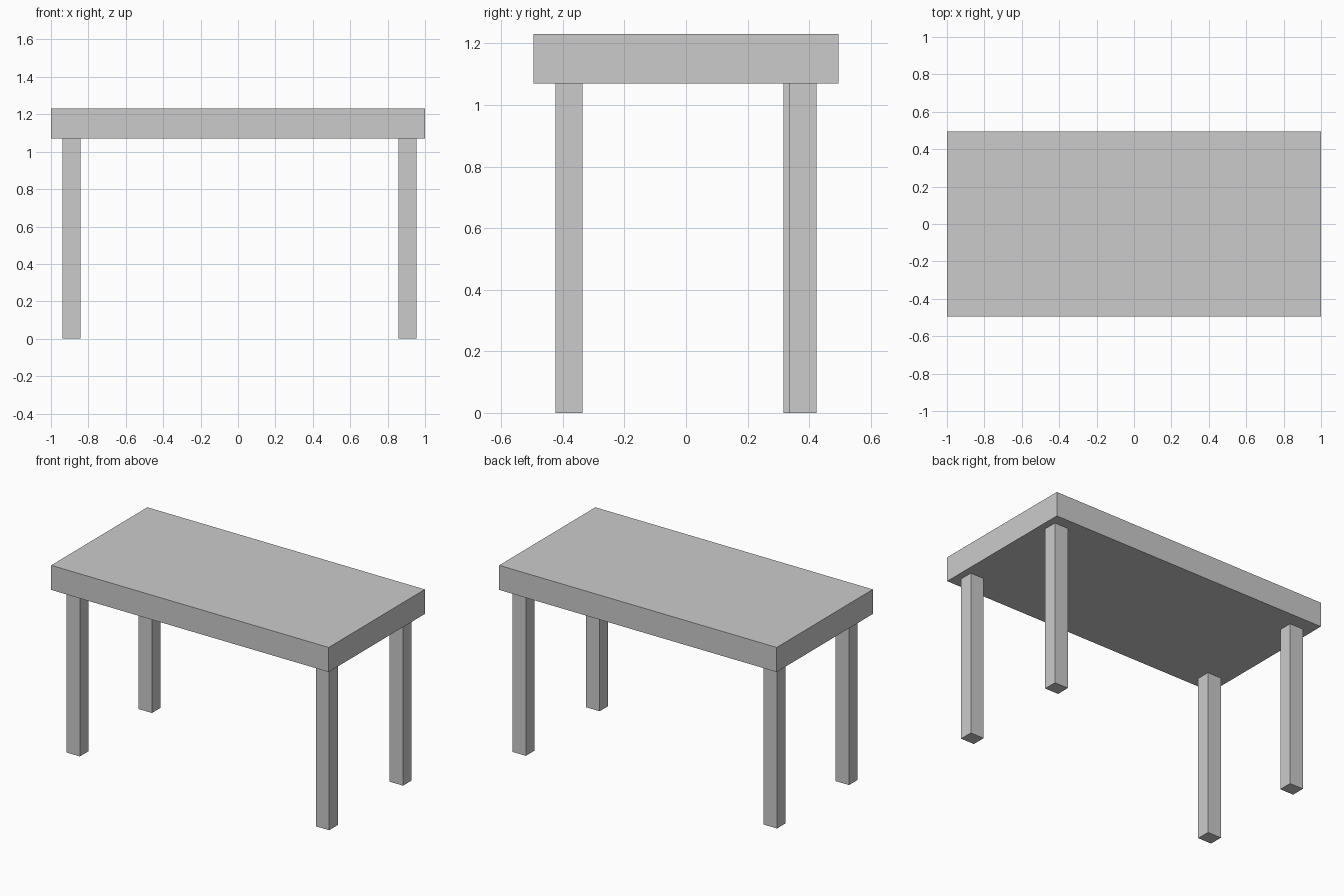
import bpy

if "Cube" in bpy.data.objects:
    bpy.data.objects.remove(bpy.data.objects["Cube"])

TOP_Z, UNDERSIDE_Z = 1.23, 1.07
LEG_X, LEG_Y = 0.097, 0.088


def box(name, center, size):
    bpy.ops.mesh.primitive_cube_add(size=1, location=center)
    obj = bpy.context.object
    obj.name = name
    obj.scale = size
    bpy.ops.object.transform_apply(location=False, rotation=False, scale=True)
    return obj


# Thick rectangular slab
box("tabletop", (0, 0, (TOP_Z + UNDERSIDE_Z) / 2), (2, 0.99, TOP_Z - UNDERSIDE_Z))

# Four square legs; the back left one sits slightly further in
legs = {
    "front_left_leg": (-0.891, -0.38),
    "front_right_leg": (0.906, -0.38),
    "back_right_leg": (0.906, 0.38),
    "back_left_leg": (-0.891, 0.361),
}
for name, (x, y) in legs.items():
    box(name, (x, y, UNDERSIDE_Z / 2), (LEG_X, LEG_Y, UNDERSIDE_Z))
